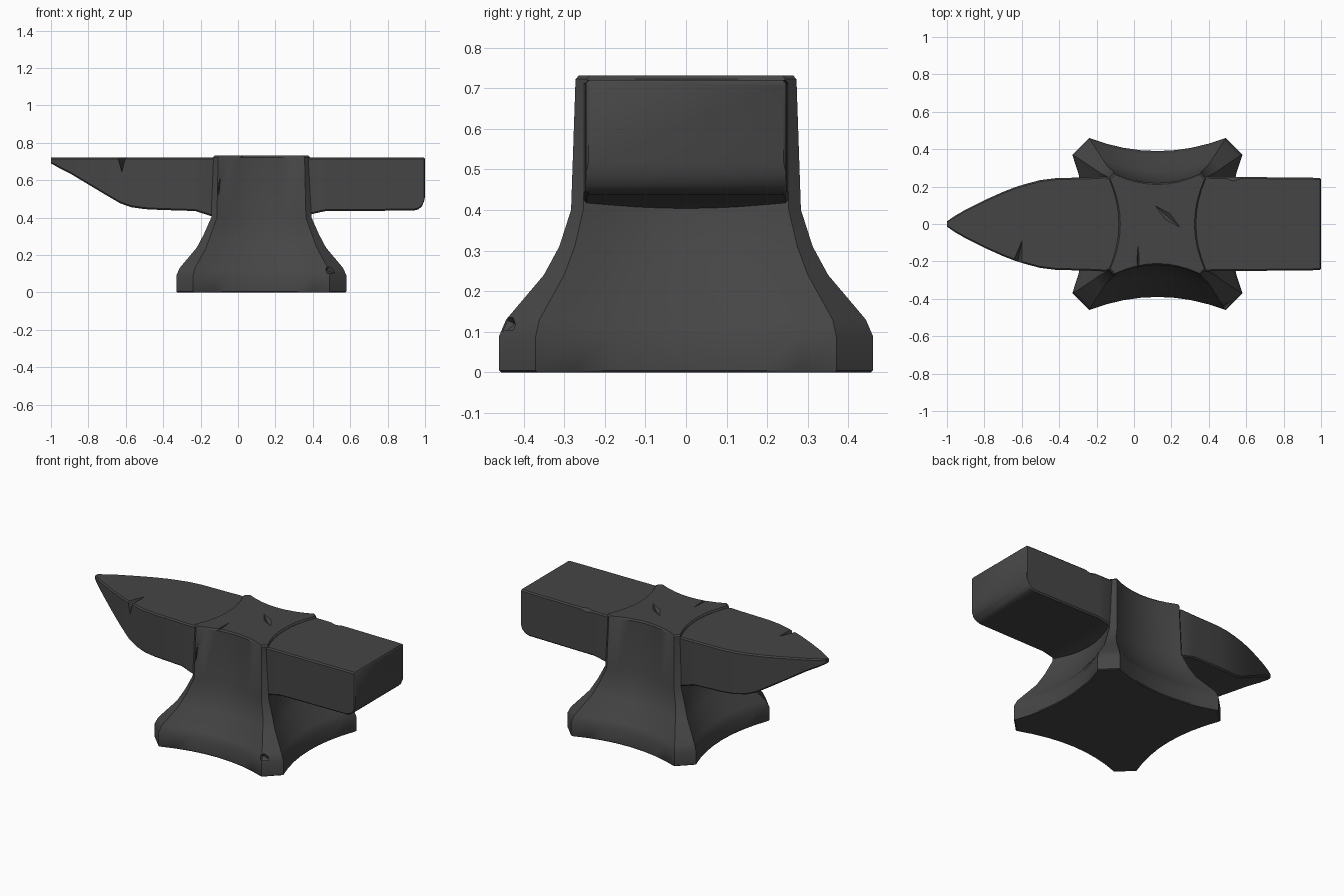
import bpy, bmesh
from mathutils import Vector, Euler

if "Cube" in bpy.data.objects:
    bpy.data.objects.remove(bpy.data.objects["Cube"])

CX = 0.125  # centre of the body along x


def loft(name, rings):
    """Skin a list of equal-length closed rings and cap both ends."""
    bm = bmesh.new()
    loops = [[bm.verts.new(p) for p in ring] for ring in rings]
    n = len(loops[0])
    for a, b in zip(loops, loops[1:]):
        for i in range(n):
            j = (i + 1) % n
            bm.faces.new((a[i], a[j], b[j], b[i]))
    bm.faces.new(loops[0])
    bm.faces.new(loops[-1])
    bmesh.ops.recalc_face_normals(bm, faces=bm.faces)
    me = bpy.data.meshes.new(name)
    bm.to_mesh(me)
    bm.free()
    ob = bpy.data.objects.new(name, me)
    bpy.context.collection.objects.link(ob)
    return ob


def body_ring(z, hx, hy, chamfer, inset, seg=8):
    """Square outline with chamfered corners and four hollow sides."""
    pts = []
    for side in range(4):
        for i in range(seg + 1):
            t = 2 * i / seg - 1
            along, out = (hx, hy) if side % 2 == 0 else (hy, hx)
            u = t * (along - chamfer)
            v = -(out - inset * (1 - t * t))
            x, y = [(u, v), (-v, u), (-u, -v), (v, -u)][side]
            pts.append((CX + x, y, z))
    return pts


def beam_ring(x, w, zb, zt=0.72, c=0.008):
    """Upright rectangle across the beam with small chamfers."""
    c = min(c, w * 0.4, (zt - zb) * 0.3)
    half = [(w - c, zb), (w, zb + c), (w, zt - c), (w - c, zt)]
    return [(x, y, z) for y, z in half] + [(x, -y, z) for y, z in reversed(half)]


def nick(target, pos, size, rot=(0, 0, 0)):
    """Cut a sharp diamond-shaped dent into a part."""
    bm = bmesh.new()
    bmesh.ops.create_icosphere(bm, subdivisions=1, radius=1)
    bm.clear()
    tips = [bm.verts.new(Euler(rot).to_matrix() @ Vector(
        [s * size[k] if k == a else 0 for k in range(3)]) + Vector(pos))
        for a in range(3) for s in (1, -1)]
    bmesh.ops.convex_hull(bm, input=tips)
    me = bpy.data.meshes.new("dent_cutter")
    bm.to_mesh(me)
    bm.free()
    cutter = bpy.data.objects.new("dent_cutter", me)
    bpy.context.collection.objects.link(cutter)
    cutter.hide_render = True
    mod = target.modifiers.new("dent", 'BOOLEAN')
    mod.operation, mod.solver, mod.object = 'DIFFERENCE', 'EXACT', cutter
    bpy.context.view_layer.objects.active = target
    bpy.ops.object.modifier_apply(modifier=mod.name)
    bpy.data.objects.remove(cutter)


# Waisted body: z, half x, half y, corner chamfer, side hollow
body = loft("body", [body_ring(*r) for r in [
    (0.00, 0.450, 0.455, 0.090, 0.07), (0.005, 0.455, 0.46, 0.09, 0.07),
    (0.09, 0.455, 0.460, 0.090, 0.07), (0.13, 0.437, 0.443, 0.082, 0.075),
    (0.24, 0.345, 0.350, 0.050, 0.07), (0.31, 0.308, 0.312, 0.038, 0.06),
    (0.40, 0.268, 0.283, 0.030, 0.055), (0.722, 0.259, 0.272, 0.028, 0.053),
    (0.731, 0.251, 0.264, 0.026, 0.053)]])

# Tapering horn: x, half width, underside height
horn = loft("horn", [beam_ring(*r) for r in [
    (-1.0, 0.014, 0.69), (-0.96, 0.042, 0.667), (-0.9, 0.077, 0.637),
    (-0.8, 0.127, 0.577), (-0.7, 0.172, 0.517), (-0.63, 0.199, 0.476),
    (-0.57, 0.217, 0.455), (-0.5, 0.235, 0.445), (-0.42, 0.245, 0.441),
    (-0.23, 0.250, 0.435), (-0.15, 0.254, 0.41), (-0.05, 0.22, 0.38)]])

# Square heel with a rounded lower end
heel = loft("heel", [beam_ring(*r) for r in [
    (0.29, 0.22, 0.39), (0.37, 0.253, 0.413), (0.47, 0.252, 0.435),
    (0.94, 0.248, 0.437), (0.965, 0.247, 0.444), (0.983, 0.247, 0.460),
    (0.994, 0.246, 0.485), (1.0, 0.240, 0.51, 0.713)]])

# Wear marks
nick(body, (0.18, 0.04, 0.735), (0.11, 0.025, 0.02), (0, 0, -0.72))
nick(body, (0.022, -0.19, 0.735), (0.008, 0.10, 0.02))
nick(body, (-0.105, -0.262, 0.54), (0.012, 0.02, 0.14), (0, 0.12, 0))
nick(body, (0.49, -0.44, 0.12), (0.045, 0.025, 0.03), (0, 0.5, 0.78))
nick(horn, (-0.62, -0.195, 0.72), (0.022, 0.11, 0.08), (0, 0, -0.2))
nick(heel, (0.53, 0.25, 0.72), (0.06, 0.02, 0.02))

# Dark iron finish and shading
iron = bpy.data.materials.new("iron")
iron.diffuse_color = (0.06, 0.06, 0.06, 1)
iron.use_nodes = True
iron.node_tree.nodes["Principled BSDF"].inputs["Base Color"].default_value = iron.diffuse_color
for ob in (body, horn, heel):
    ob.data.materials.clear()
    ob.data.materials.append(iron)
    bpy.ops.object.select_all(action='DESELECT')
    ob.select_set(True)
    bpy.context.view_layer.objects.active = ob
    bpy.ops.object.shade_smooth_by_angle(angle=0.6)
